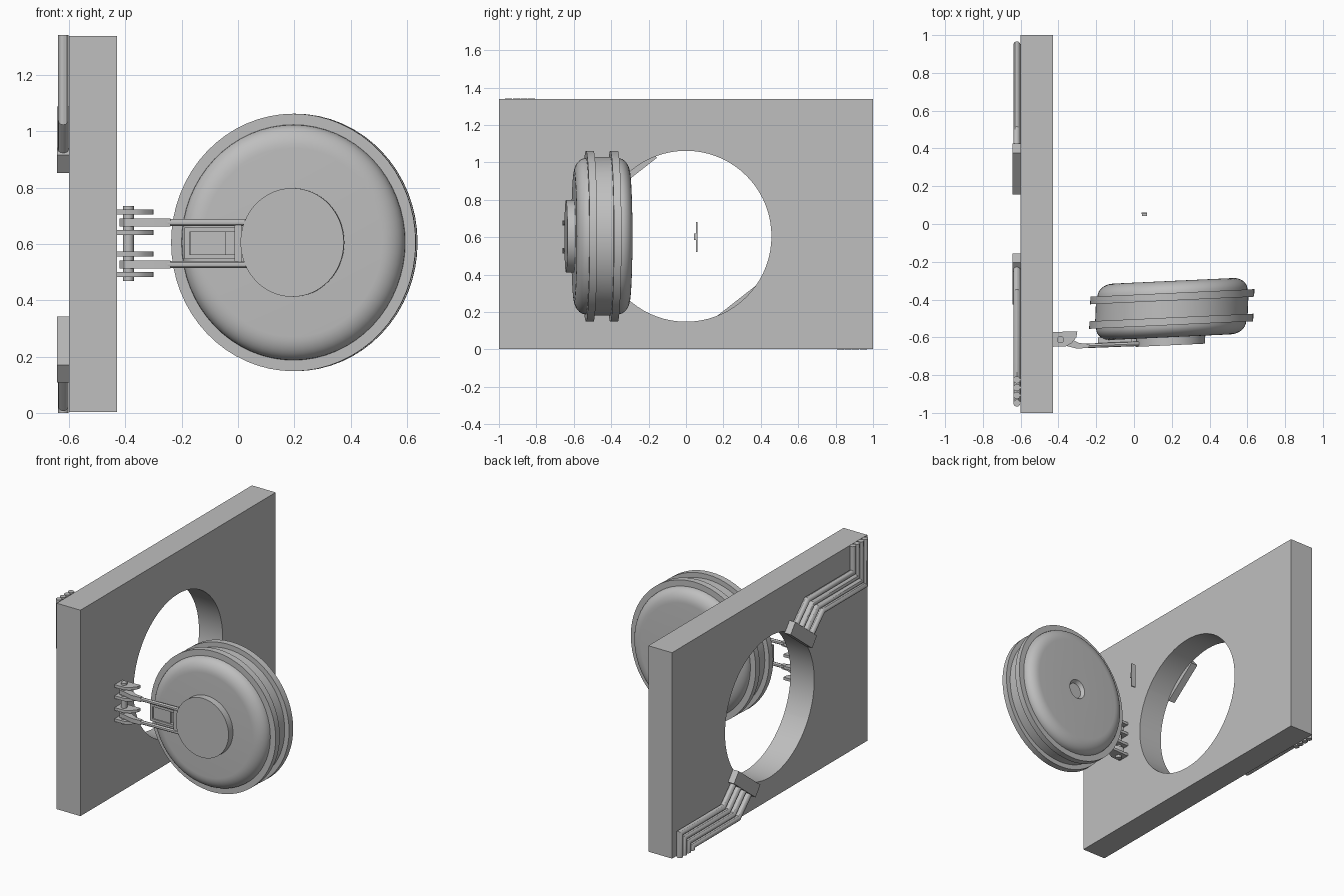
import bpy, bmesh
from math import sin, cos, pi, radians, atan2
from mathutils import Matrix, Vector

if "Cube" in bpy.data.objects:
    bpy.data.objects.remove(bpy.data.objects["Cube"])

GREY = (0.52, 0.52, 0.52, 1)
mat = bpy.data.materials.new("plain grey")
mat.use_nodes = True
mat.diffuse_color = GREY
mat.node_tree.nodes["Principled BSDF"].inputs["Base Color"].default_value = GREY


def finish(bm, name, smooth=True):
    bmesh.ops.remove_doubles(bm, verts=bm.verts, dist=1e-5)
    bmesh.ops.recalc_face_normals(bm, faces=bm.faces)
    me = bpy.data.meshes.new(name)
    bm.to_mesh(me)
    bm.free()
    me.materials.append(mat)
    ob = bpy.data.objects.new(name, me)
    bpy.context.collection.objects.link(ob)
    if smooth:
        bpy.ops.object.select_all(action='DESELECT')
        ob.select_set(True)
        bpy.context.view_layer.objects.active = ob
        bpy.ops.object.shade_smooth_by_angle(angle=radians(30))
    return ob


def box(name, lo, hi, rot_x=0):
    lo, hi = Vector(lo), Vector(hi)
    bm = bmesh.new()
    bmesh.ops.create_cube(bm, size=1, matrix=Matrix.LocRotScale(
        (lo + hi) / 2, Matrix.Rotation(rot_x, 3, 'X'), hi - lo))
    return finish(bm, name, False)


def lathe(name, profile, matrix, steps=64):
    """Turn (radius, depth) points round the y axis."""
    bm = bmesh.new()
    vs = [bm.verts.new((r, d, 0)) for r, d in profile]
    es = [bm.edges.new(p) for p in zip(vs, vs[1:])]
    bmesh.ops.spin(bm, geom=vs + es, cent=(0, 0, 0), axis=(0, 1, 0),
                   angle=2 * pi, steps=steps)
    bm.transform(matrix)
    return finish(bm, name)


def slab(name, outline, z0, z1):
    """Extrude an (x, y) outline upward."""
    bm = bmesh.new()
    f = bm.faces.new([bm.verts.new((x, y, z0)) for x, y in outline])
    g = bmesh.ops.extrude_face_region(bm, geom=[f])["geom"]
    bmesh.ops.translate(bm, vec=(0, 0, z1 - z0),
                        verts=[v for v in g if isinstance(v, bmesh.types.BMVert)])
    return finish(bm, name)


def tube(name, path, r, seg=12):
    """Sweep a circle along a path with mitred corners."""
    pts = [Vector(p) for p in path]
    bm = bmesh.new()
    rings = []
    up = Vector((1, 0, 0)) if abs((pts[1] - pts[0]).x) < 0.1 else Vector((0, 0, 1))
    for i, p in enumerate(pts):
        a = (p - pts[i - 1]).normalized() if i else None
        b = (pts[i + 1] - p).normalized() if i < len(pts) - 1 else None
        t = ((a or b) + (b or a)).normalized()
        side = t.cross(up).normalized()
        stretch = 1 / t.dot(a or b)
        rings.append([bm.verts.new(p + up * r * cos(2 * pi * k / seg)
                                   + side * r * stretch * sin(2 * pi * k / seg))
                      for k in range(seg)])
    for A, B in zip(rings, rings[1:]):
        for k in range(seg):
            n = (k + 1) % seg
            bm.faces.new((A[k], A[n], B[n], B[k]))
    bm.faces.new(rings[0])
    bm.faces.new(rings[-1])
    return finish(bm, name)


# Wall with a round opening, built as a ring of strips from circle to frame
HZ, HR, TOP = 0.605, 0.457, 1.338
X0, X1 = -0.6, -0.43
angles = [2 * pi * k / 72 for k in range(72)]
angles += [atan2(z - HZ, y) % (2 * pi) for y in (-1, 1) for z in (0.003, TOP)]
bm = bmesh.new()
loops = []
for a in sorted(angles):
    c, s = cos(a), sin(a)
    ty = 1 / abs(c) if abs(c) > 1e-6 else 9
    tz = (TOP - HZ if s > 0 else HZ - 0.003) / abs(s) if abs(s) > 1e-6 else 9
    t = min(ty, tz)
    loops.append([bm.verts.new((x, c * q, HZ + s * q))
                  for x, q in ((X0, HR), (X0, t), (X1, t), (X1, HR))])
for A, B in zip(loops, loops[1:] + loops[:1]):
    for k in range(4):
        n = (k + 1) % 4
        bm.faces.new((A[k], A[n], B[n], B[k]))
bmesh.ops.dissolve_degenerate(bm, dist=1e-6, edges=bm.edges)
finish(bm, "wall")

# Round plug door, slightly ajar: domed faces and two raised rims
door = Matrix(((0.95, 0.04, 0, 0.2), (0.044, 1, 0, -0.45),
               (0, 0, 1, HZ), (0, 0, 0, 1)))
arc = [(0.335 + 0.083 * sin(k * pi / 16), 0.085 + 0.064 * cos(k * pi / 16))
       for k in range(9)]
rim = [(HR, 0.085), (HR, 0.045), (0.425, 0.045)]
half = arc + rim
profile = ([(0, -0.149)] + [(r, -d) for r, d in half] + half[::-1]
           + [(0.065, 0.149), (0.05, 0.125), (0, 0.125)])
lathe("door", profile, door)
lathe("door_hub", [(0, -0.145), (0.193, -0.145), (0.193, -0.192), (0, -0.192)], door)

# Hinge: pin, wall knuckles and shaped arms
tube("hinge_pin", [(-0.389, -0.612, 0.468), (-0.389, -0.612, 0.735)], 0.019, 20)
knuckle = [(-0.43, -0.572), (-0.3, -0.568), (-0.305, -0.6), (-0.33, -0.63),
           (-0.36, -0.648), (-0.43, -0.65)]
for i, z in enumerate((0.713, 0.641, 0.564, 0.492)):
    slab(f"wall_knuckle_{i + 1}", knuckle, z - 0.009, z + 0.009)
arm = [(-0.42, -0.612), (-0.405, -0.586), (-0.375, -0.586), (-0.34, -0.605),
       (-0.29, -0.63), (-0.24, -0.635), (-0.24, -0.655), (-0.3, -0.66),
       (-0.36, -0.645), (-0.405, -0.638)]
for side, z in (("upper", 0.676), ("lower", 0.527)):
    slab(side + "_hinge_arm", arm, z - 0.014, z + 0.014)
    tube(side + "_hinge_rod", [(-0.25, -0.645, z), (0.03, -0.634, z)], 0.012)

# Bracket between the arms, with a raised frame
box("bracket_crossbar", (-0.012, -0.642, 0.53), (0.012, -0.6, 0.674))
box("bracket_plate", (-0.17, -0.625, 0.562), (-0.045, -0.6, 0.647))
for z in (0.555, 0.65):
    box("bracket_rail", (-0.19, -0.632, z - 0.008), (0, -0.6, z + 0.008))
box("bracket_end", (-0.19, -0.632, 0.55), (-0.172, -0.6, 0.655))

# Small latch handle in the middle of the opening
box("latch_bar", (0.04, 0.053, 0.52), (0.07, 0.061, 0.68))
box("latch_knob", (0.042, 0.042, 0.585), (0.068, 0.055, 0.62))

# Pipe bundles and clamp blocks, repeated by half a turn
PX = -0.62
for side, turn in (("upper", 1), ("lower", -1)):
    def place(y, z):
        return (PX, turn * y, z if turn > 0 else 2 * HZ - 0.015 - z)
    _, cy, cz = place(-0.29, 0.97)
    box(side + "_pipe_clamp", (-0.642, cy - 0.14, cz - 0.04),
        (-0.595, cy + 0.14, cz + 0.04), radians(38))
    for i in range(4):
        t = 0.1 - i * 0.067
        ey, ez = -0.305 + 0.78 * t, 0.98 + 0.62 * t
        z = 1.17 - i * 0.043
        y = -0.825 - i * 0.041
        path = [place(ey, ez), place(ey - (z - ez), z), place(y, z)]
        path.append((PX, turn * y, 1.342 if turn > 0 else 0))
        tube(f"{side}_pipe_{i + 1}", path, 0.019)
